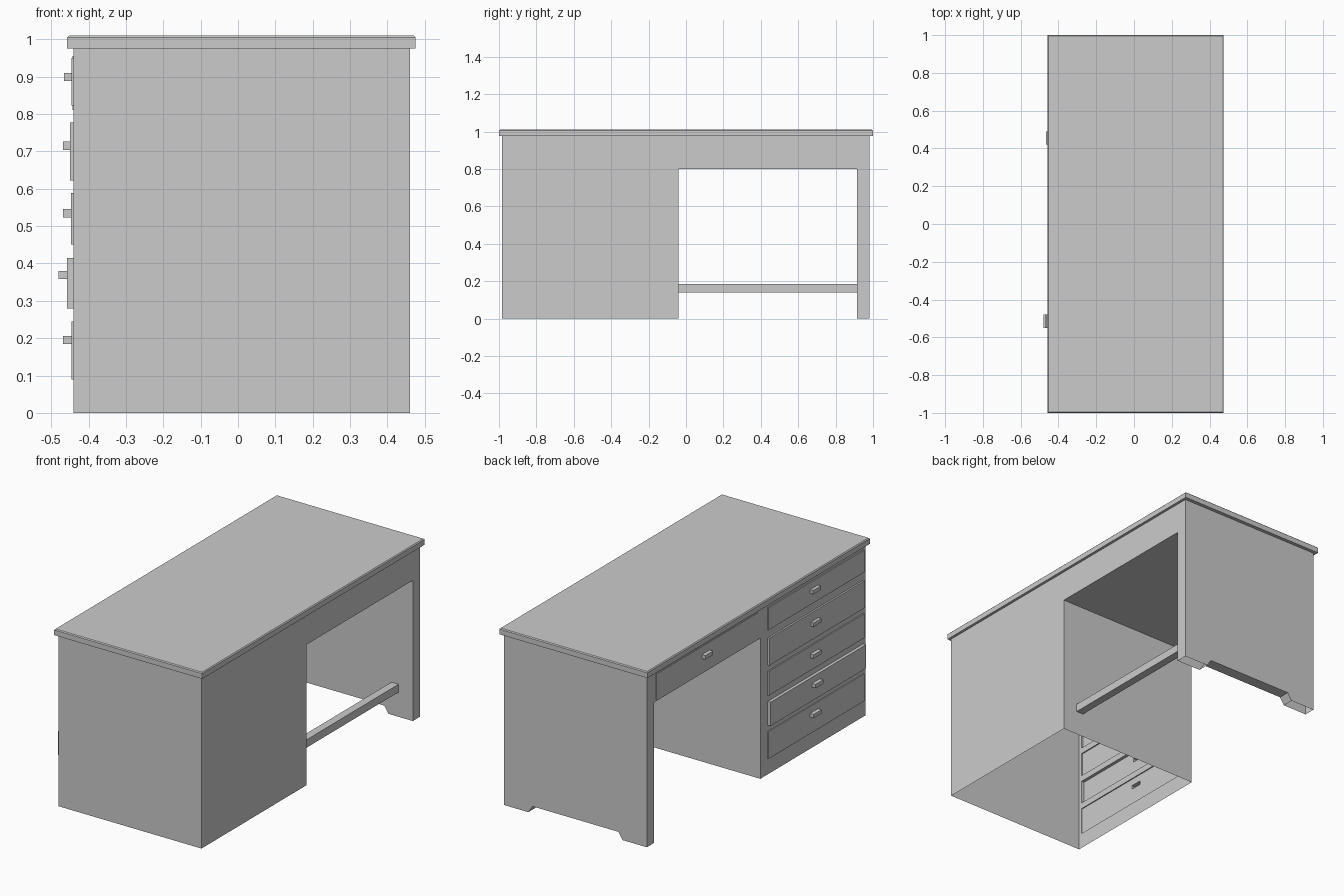
import bpy, bmesh
from mathutils import Vector

if "Cube" in bpy.data.objects:
    bpy.data.objects.remove(bpy.data.objects["Cube"])

XF, XB = -0.44, 0.46            # drawer side and plain side of the body
Y0, Y1, Y2, Y3 = -0.985, -0.04, 0.915, 0.98   # pedestal, knee hole, leg
KNEE, TOP = 0.80, 0.975


def face(bm, pts, out):
    """Add a face and make it point along out."""
    f = bm.faces.new([bm.verts.new(p) for p in pts])
    f.normal_update()
    if f.normal.dot(Vector(out)) < 0:
        f.normal_flip()


def finish(bm, name):
    bmesh.ops.remove_doubles(bm, verts=bm.verts, dist=0.0001)
    me = bpy.data.meshes.new(name)
    bm.to_mesh(me)
    bm.free()
    ob = bpy.data.objects.new(name, me)
    bpy.context.collection.objects.link(ob)
    return ob


def box(name, x, y, z):
    bm = bmesh.new()
    bmesh.ops.create_cube(bm, size=1)
    for v in bm.verts:
        v.co = [r[0] if c < 0 else r[1] for c, r in zip(v.co, (x, y, z))]
    return finish(bm, name)


# Table top with a fine chamfer on the upper edge
top = box("table_top", (-0.457, 0.475), (-1, 1), (TOP, 1.01))
bm = bmesh.new()
bm.from_mesh(top.data)
rim = [e for e in bm.edges if all(v.co.z > 1 for v in e.verts)]
bmesh.ops.bevel(bm, geom=rim, offset=0.005, segments=1, affect='EDGES')
bm.to_mesh(top.data)
bm.free()

# Foot stretcher
box("stretcher", (0.325, 0.37), (Y1, Y2), (0.14, 0.185))

# Body shell, open underneath: pedestal, apron and leg
bm = bmesh.new()
face(bm, [(XB, y, z) for y, z in ((Y0, 0), (Y1, 0), (Y1, KNEE), (Y2, KNEE),
                                  (Y2, 0), (Y3, 0), (Y3, TOP), (Y0, TOP))], (1, 0, 0))
for y, out in ((Y0, -1), (Y1, 1)):
    h = TOP if y == Y0 else KNEE
    face(bm, [(XF, y, 0), (XB, y, 0), (XB, y, h), (XF, y, h)], (0, out, 0))
face(bm, [(XF, Y1, KNEE), (XB, Y1, KNEE), (XB, Y2, KNEE), (XF, Y2, KNEE)], (0, 0, -1))

# Leg sides with the shaped cut-out between the feet
cut = [(0.307, 0), (0.28, 0.04), (-0.26, 0.04), (-0.287, 0)]
for y, h, out in ((Y2, KNEE, -1), (Y3, TOP, 1)):
    face(bm, [(x, y, z) for x, z in [(XF, 0), (XF, h), (XB, h), (XB, 0)] + cut], (0, out, 0))
for (xa, za), (xb, zb), out in zip(cut, cut[1:], ((-1, 0, -1), (0, 0, -1), (1, 0, -1))):
    face(bm, [(xa, Y2, za), (xb, Y2, zb), (xb, Y3, zb), (xa, Y3, za)], out)

# Drawer fronts and handles: y range, z range, x of the raised face
PED_Y, PED_H = (-0.966, -0.106), (-0.55, -0.48)
raised = []
for z0, z1, xd, h0, h1, xh in ((0.09, 0.245, -0.446, 0.184, 0.206, -0.468),
                               (0.28, 0.415, -0.458, 0.358, 0.38, -0.48),
                               (0.45, 0.588, -0.447, 0.523, 0.545, -0.468),
                               (0.622, 0.777, -0.45, 0.704, 0.726, -0.468),
                               (0.823, 0.95, -0.446, 0.888, 0.91, -0.465)):
    raised += [(*PED_Y, z0, z1, xd), (*PED_H, h0, h1, xh)]
raised += [(-0.02, 0.9, 0.81, 0.955, -0.443), (0.42, 0.49, 0.888, 0.91, -0.465)]

# Drawer side as one stepped sheet, extruded outward at drawers and handles
ys = sorted({Y0, Y1, Y2, Y3} | {v for r in raised for v in r[:2]})
zs = sorted({0, KNEE, TOP} | {v for r in raised for v in r[2:4]})


def depth(i, j):
    if not (0 <= i < len(ys) - 1 and 0 <= j < len(zs) - 1):
        return None
    y, z = (ys[i] + ys[i + 1]) / 2, (zs[j] + zs[j + 1]) / 2
    if Y1 < y < Y2 and z < KNEE:
        return None
    return min([XF] + [r[4] for r in raised if r[0] < y < r[1] and r[2] < z < r[3]])


for i in range(len(ys) - 1):
    for j in range(len(zs) - 1):
        d = depth(i, j)
        if d is None:
            continue
        (ya, yb), (za, zb) = ys[i:i + 2], zs[j:j + 2]
        face(bm, [(d, ya, za), (d, yb, za), (d, yb, zb), (d, ya, zb)], (-1, 0, 0))
        # step walls toward the next cell in y and in z
        for e, (p, q), axis in ((depth(i + 1, j), ((yb, za), (yb, zb)), (0, 1, 0)),
                                (depth(i, j + 1), ((ya, zb), (yb, zb)), (0, 0, 1))):
            if e is not None and e != d:
                out = Vector(axis) * (1 if d < e else -1)
                face(bm, [(d, *p), (d, *q), (e, *q), (e, *p)], out)

bmesh.ops.remove_doubles(bm, verts=bm.verts, dist=0.0001)
bmesh.ops.dissolve_limit(bm, angle_limit=0.01, verts=bm.verts, edges=bm.edges)
finish(bm, "desk_body_with_drawers")
